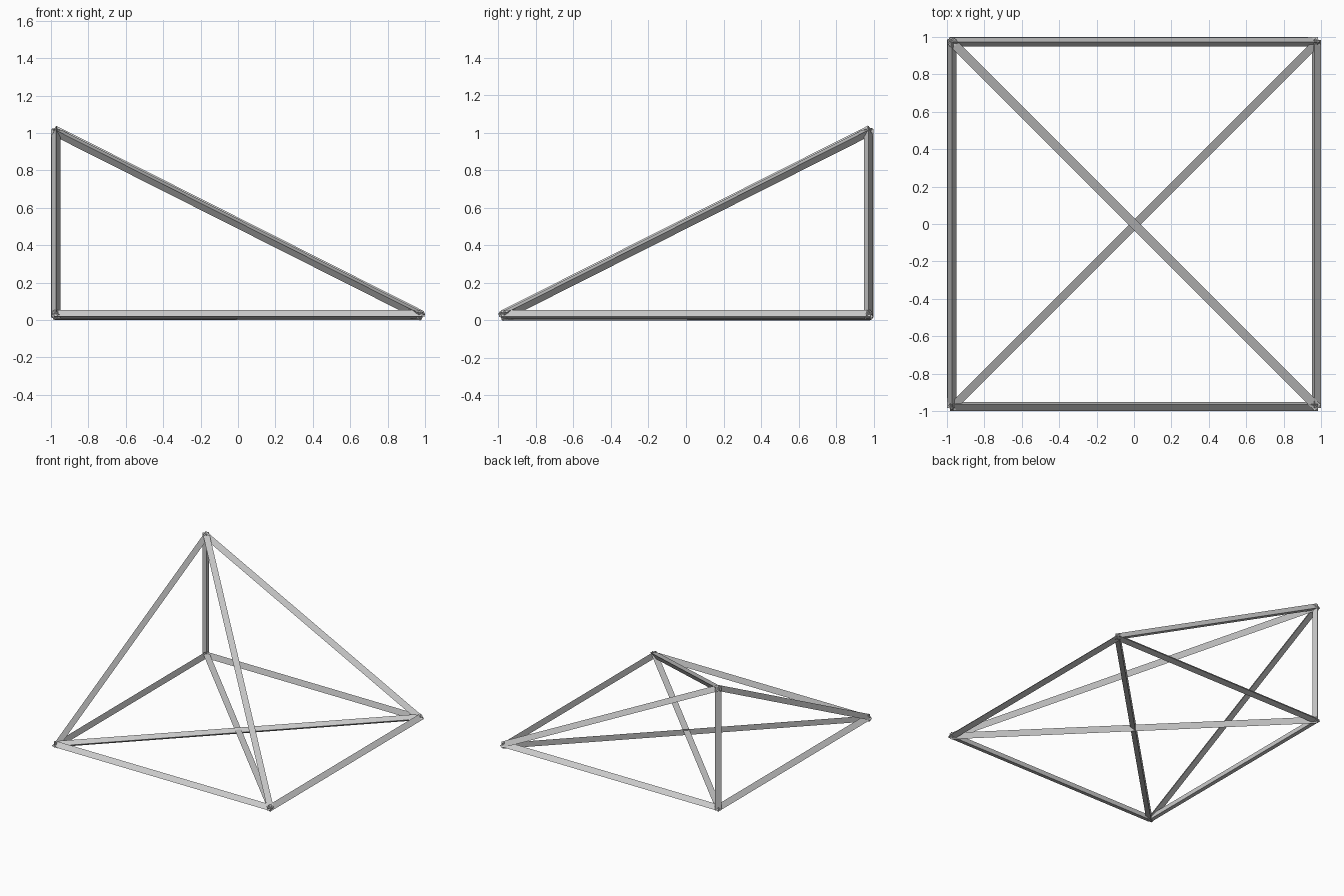
import bpy
from math import cos, sin, pi
from mathutils import Vector

if "Cube" in bpy.data.objects:
    bpy.data.objects.remove(bpy.data.objects["Cube"])

R = 0.028       # circumradius of the triangular bar section
E = 0.972       # corner node distance from centre
Z0 = 0.027      # height of base nodes

# Five nodes: four base corners and an apex above the back left corner
FL, FR = Vector((-E, -E, Z0)), Vector((E, -E, Z0))
BR, BL = Vector((E, E, Z0)), Vector((-E, E, Z0))
APEX = Vector((-E, E, Z0 + 0.98))


def bar(name, a, b, facing):
    """Three-sided bar between two nodes with one flat side facing a direction."""
    d = (b - a).normalized()
    n = Vector(facing)
    n = (n - d * n.dot(d)).normalized()
    s = d.cross(n)
    ring = [n * (R * cos(t)) + s * (R * sin(t))
            for t in (pi / 3, pi, 5 * pi / 3)]
    ext = d * 0.012
    verts = [a - ext + r for r in ring] + [b + ext + r for r in ring]
    faces = [(2, 1, 0), (3, 4, 5)] + [(i, (i + 1) % 3, (i + 1) % 3 + 3, i + 3)
                                      for i in range(3)]
    me = bpy.data.meshes.new(name)
    me.from_pydata(verts, [], faces)
    bpy.context.collection.objects.link(bpy.data.objects.new(name, me))


# Base frame: flat sides face outward and up
bar("base_front", FL, FR, (0, -1, 1))
bar("base_right", FR, BR, (1, 0, 1))
bar("base_back", BR, BL, (0, 1, 1))
bar("base_left", BL, FL, (-1, 0, 1))

# Base diagonals
bar("base_diagonal_1", FL, BR, (0.33, -0.33, 1))
bar("base_diagonal_2", BL, FR, (0, 0, 1))

# Upright and sloping bars to the apex
bar("upright", BL, APEX, (-1, 1, 0))
bar("slope_front_left", APEX, FL, (0, 0, -1))
bar("slope_back_right", APEX, BR, (0, 0, -1))
bar("slope_front_right", APEX, FR, (0, 0, 1))
